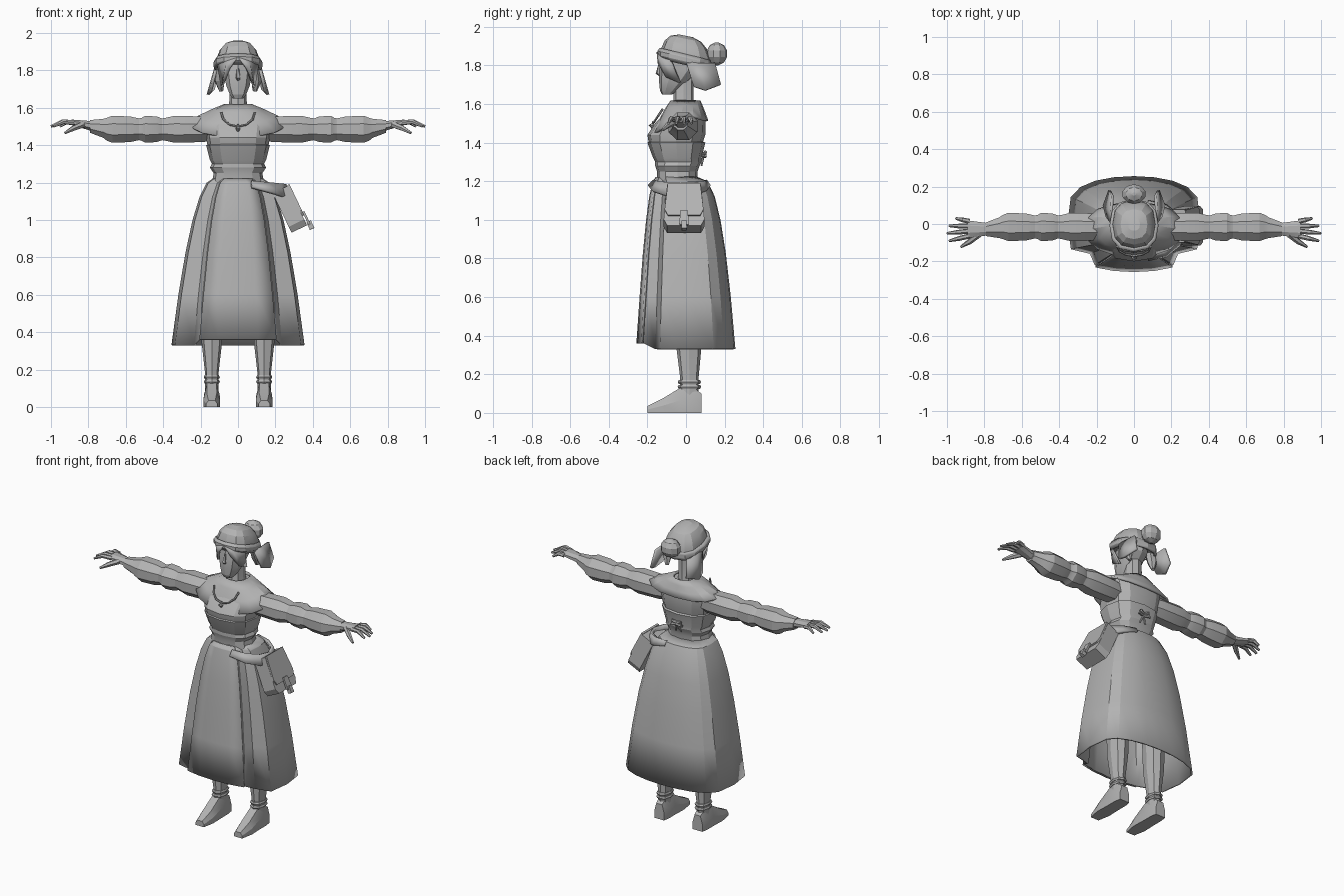
import bpy, bmesh
from math import cos, sin, pi, radians, copysign
from mathutils import Vector

cube = bpy.data.objects.get("Cube")
if cube:
    bpy.data.objects.remove(cube)

grey = bpy.data.materials.new("plain grey")
grey.use_nodes = True
grey.diffuse_color = (0.45, 0.45, 0.45, 1)
grey.node_tree.nodes["Principled BSDF"].inputs["Base Color"].default_value = grey.diffuse_color
parts = []


def loft(name, rings, closed=True, caps=True, thickness=0):
    """Skin a list of equal point rings; optionally cap or thicken it."""
    mesh_builder = bmesh.new()
    rows = [[mesh_builder.verts.new(point) for point in ring] for ring in rings]
    count = len(rows[0])
    for lower, upper in zip(rows, rows[1:]):
        for i in range(count if closed else count - 1):
            j = (i + 1) % count
            mesh_builder.faces.new((lower[i], lower[j], upper[j], upper[i]))
    if closed and caps:
        mesh_builder.faces.new(rows[0])
        mesh_builder.faces.new(rows[-1])
    bmesh.ops.recalc_face_normals(mesh_builder, faces=mesh_builder.faces)
    mesh = bpy.data.meshes.new(name)
    mesh_builder.to_mesh(mesh)
    mesh_builder.free()
    mesh.materials.append(grey)
    part = bpy.data.objects.new(name, mesh)
    bpy.context.collection.objects.link(part)
    if thickness:
        solid = part.modifiers.new("thickness", "SOLIDIFY")
        solid.thickness = thickness
        solid.offset = 0
    parts.append(part)


def bend(value, power):
    return copysign(abs(value) ** power, value)


def steps(count):
    """Evenly spaced fractions from zero to one."""
    return [i / (count - 1) for i in range(count)]


def hoop(height, half_width, front, back, count=12, power=0.8, tilt=0, centre=0):
    """Oval ring given by half width, front and back, starting at the front."""
    ring = []
    for i in range(count):
        angle = 2 * pi * i / count
        y = (front + back) / 2 - (back - front) / 2 * bend(cos(angle), power)
        ring.append((centre + half_width * bend(sin(angle), power), y, height + tilt * y))
    return ring


def tube(name, path, radii, count=6):
    """Tapered tube along a few points."""
    path = [Vector(point) for point in path]
    rings = []
    for i, point in enumerate(path):
        along = (path[min(i + 1, len(path) - 1)] - path[max(i - 1, 0)]).normalized()
        side = along.cross(Vector((0.1, 0.2, 1))).normalized()
        other = along.cross(side)
        angles = [2 * pi * k / count for k in range(count)]
        rings.append([point + radii[i] * (side * cos(a) + other * sin(a)) for a in angles])
    loft(name, rings)


# Skirt: one outline, pleated beside the apron, widening towards the hem
PLEATS = 20


def skirt_point(t, i, outward=0):
    angle = 2 * pi * i / PLEATS
    across, depth = sin(angle), bend(-cos(angle), 0.5)
    if i in (3, PLEATS - 3):
        across, depth = across * 0.82, depth * 0.85
    front, back = -0.14 - 0.1 * t, 0.05 + 0.2 * t ** 0.7
    height = 1.22 - 0.89 * t * t
    if t == 1 and depth < -0.8:
        height += 0.03
    y = (front + back) / 2 + depth * (back - front) / 2
    return (across * (0.125 + 0.225 * t), y - outward, height)


loft("skirt", [[skirt_point(t, i) for i in range(PLEATS)] for t in steps(7)], caps=False, thickness=0.012)
loft("apron", [[skirt_point(t, i, 0.012) for i in range(-2, 3)] for t in steps(7)], closed=False, thickness=0.01)

# Torso and fitted bodice
loft("torso", [hoop(*r) for r in (
    (1.21, .12, -.13, .05), (1.28, .12, -.14, .06), (1.38, .16, -.19, .08), (1.44, .17, -.2, .1),
    (1.5, .18, -.16, .1), (1.55, .17, -.11, .1), (1.6, .08, -.08, .07))])
loft("bodice", [hoop(*r) for r in (
    (1.2, .14, -.15, .06), (1.25, .13, -.15, .06), (1.28, .15, -.16, .07), (1.3, .14, -.16, .08),
    (1.32, .15, -.17, .08), (1.4, .17, -.2, .1), (1.41, .15, -.19, .08))])
for side in (-1, 1):
    tube("back_bow_loop", [(0, .09, 1.34), (side * .03, .1, 1.35), (side * .04, .1, 1.33), (0, .09, 1.33)], [.01] * 4)
    tube("back_bow_tail", [(0, .09, 1.33), (side * .02, .08, 1.28)], [.007, .004])

# Shoulder cape dipping at the front
cape = []
for t in steps(4):
    ring = hoop(1.615 - 0.07 * t, 0.07 + 0.185 * t, -0.075 - 0.09 * t, 0.07 + 0.04 * t, 16)
    cape.append([(x, y, z + min(y, 0) * t * 0.6 - max(y, 0) * t * 0.3) for x, y, z in ring])
loft("shoulder_cape", cape, caps=False, thickness=0.012)
curve = [pi * t for t in steps(7)]
tube("necklace", [(.09 * cos(a), -.12 - .05 * sin(a), 1.575 - .075 * sin(a)) for a in curve], [.006] * len(curve))
tube("pendant", [(0, -.17, 1.51), (0, -.18, 1.49), (0, -.17, 1.47)], [.006, .014, .005])

# Neck, head and nose
loft("neck", [hoop(*r, count=8) for r in ((1.56, .06, -.08, .05), (1.62, .047, -.065, .04), (1.74, .045, -.065, .04))])
loft("head", [hoop(*r, count=10) for r in (
    (1.65, .03, -.125, -.07), (1.67, .045, -.135, -.04), (1.72, .066, -.14, .02),
    (1.78, .076, -.14, .08), (1.88, .076, -.12, .1))])
tube("nose", [(0, -.135, 1.81), (0, -.145, 1.76), (0, -.13, 1.745)], [.006, .013, .008], count=4)

# Cap dome with a rolled brim, and the bun behind it
dome = []
for t in steps(5):
    rise, spread = sin(t * pi * 0.45), cos(t * pi * 0.45) ** 0.7
    dome.append(hoop(1.82 + 0.135 * rise, 0.118 * spread, -0.133 * spread, 0.13 * spread, tilt=-0.2))
loft("cap", dome)
brim = [hoop(1.805 + .05 * t, .115 + .04 * t * (1 - t), -.13 - .05 * t * (1 - t), .125, tilt=-.24) for t in steps(4)]
loft("cap_brim", brim, caps=False, thickness=0.015)
bun = []
for t in steps(6):
    angle = (t - 0.5) * pi * 0.9
    reach = 0.055 * cos(angle)
    bun.append(hoop(1.86 + 0.06 * sin(angle), reach * 1.2, 0.16 - reach, 0.16 + reach, count=10, power=1))
loft("bun", bun)

# Hair parted over the face and cap flaps hanging behind the ears
for side in (-1, 1):
    locks = [[(0, -.146, 1.87), (.06, -.135, 1.85), (.105, -.08, 1.83)],
             [(.045, -.14, 1.81), (.075, -.1, 1.74), (.085, -.03, 1.71)]]
    flap = [[(.115, 0, 1.82), (.12, .07, 1.81), (.115, .15, 1.81)],
            [(.145, .04, 1.69), (.16, .1, 1.67), (.13, .18, 1.7)]]
    for name, rows in (("hair_lock", locks), ("cap_flap", flap)):
        mirrored = [[(side * x, y, z) for x, y, z in row] for row in rows]
        loft(name, mirrored, closed=False, thickness=0.015)
    tube("side_hair", [(side * .095, .03, 1.82), (side * .1, .05, 1.75), (side * .09, .07, 1.69)], [.03, .03, .012])


def limb_ring(x, y, z, depth, height, count=8):
    """Upright oval ring for a limb running sideways."""
    angles = [2 * pi * (i + 0.5) / count for i in range(count)]
    return [(x, y + depth * cos(a), z + height * sin(a)) for a in angles]


# Arms, hands, legs and shoes, once for each side
for side, label in ((1, "left"), (-1, "right")):
    # Sleeve made of three gathered puffs and a tight wrist
    sleeve = []
    for start, end in ((.1, .4), (.4, .52), (.52, .71)):
        for t, swell in ((0.05, 0.85), (0.3, 1), (0.8, 1.05), (0.95, 0.9)):
            size = 0.078 * swell
            sleeve.append(limb_ring(side * (start + (end - start) * t), -.016, 1.485, size, size * 0.95))
    sleeve.append(limb_ring(side * .72, -.02, 1.49, .06, .055))
    sleeve.append(limb_ring(side * .79, -.028, 1.5, .04, .037))
    loft(label + "_sleeve", sleeve)

    # Flat palm, four fanned fingers and a drooping thumb
    palm = [limb_ring(side * (.77 + .12 * t), -.028, 1.5 + .022 * t, .034 + .017 * t, .03 - .014 * t) for t in steps(3)]
    loft(label + "_palm", palm)
    for k, finger in enumerate(("little", "ring", "middle", "index")):
        base = Vector((side * 0.88, 0.014 - 0.026 * k, 1.52))
        tip = Vector((side * (1 - 0.012 * (k - 2) ** 2), 0.03 - 0.04 * k, 1.5))
        knuckle = (base + tip) / 2 + Vector((0, 0, 0.015))
        tube(f"{label}_{finger}_finger", [base, knuckle, tip], [.014, .013, .007])
    thumb = [(side * .83, -.055, 1.51), (side * .88, -.095, 1.49), (side * .925, -.122, 1.465)]
    tube(label + "_thumb", thumb, [.018, .015, .007])

    # Tapered leg, ankle bands and a wedge shoe
    stance = side * 0.14
    shin = ((.08, .035, -.03, .065), (.18, .036, -.03, .065), (.34, .054, -.05, .08), (.75, .065, -.06, .09))
    loft(label + "_leg", [hoop(*r, count=8, centre=stance) for r in shin])
    for low in (0.125, 0.15):
        band = [(low + 0.02 * t, 0.038 + 0.02 * t * (1 - t)) for t in steps(3)]
        loft(label + "_ankle_band", [hoop(z, w, -w, w + .035, count=8, centre=stance) for z, w in band])
    shoe = []
    for y, width, height in ((.08, .035, .1), (.04, .042, .13), (-.03, .042, .13), (-.12, .045, .075), (-.2, .03, .035)):
        section = [(-1, 0), (1, 0), (1, 0.5), (0.6, 1), (-0.6, 1), (-1, 0.5)]
        shoe.append([(stance + width * u, y, height * v) for u, v in section])
    loft(label + "_shoe", shoe)

# Hip pouch tilted outward, with flap, strap and belt
down, outward = Vector((0.43, 0, -0.9)), Vector((0.9, 0, 0.43))


def pouch_panel(name, width, top, low, near, far):
    """Slab that widens downward and has clipped lower corners."""
    shape = [(-width, top), (width, top), (width * 1.2, low - width * 0.4),
             (width, low), (-width, low), (-width * 1.2, low - width * 0.4)]
    anchor = Vector((0.23, -0.01, 1.165))
    loft(name, [[anchor + down * t + outward * out + Vector((0, y, 0)) for y, t in shape] for out in (near, far)])


pouch_panel("pouch", .088, 0, .235, -.05, .042)
pouch_panel("pouch_flap", .084, -.005, .18, .04, .052)
pouch_panel("pouch_strap", .02, .16, .24, .05, .062)
pouch_panel("pouch_strap_end", .012, .22, .265, .045, .072)
belt = []
for t in steps(7):
    angle = (t - 0.5) * pi
    x, y, drop = 0.07 + 0.18 * cos(angle), 0.13 * sin(angle) - 0.03, cos(angle)
    belt.append([(x, y, 1.205 - .015 * drop), (x * 1.06, y * 1.2, 1.175 - .055 * drop)])
loft("pouch_belt", belt, closed=False, thickness=0.018)

# Crisp edges with soft shading between shallow faces
for part in parts:
    part.select_set(True)
bpy.context.view_layer.objects.active = parts[0]
bpy.ops.object.shade_smooth_by_angle(angle=radians(20))
